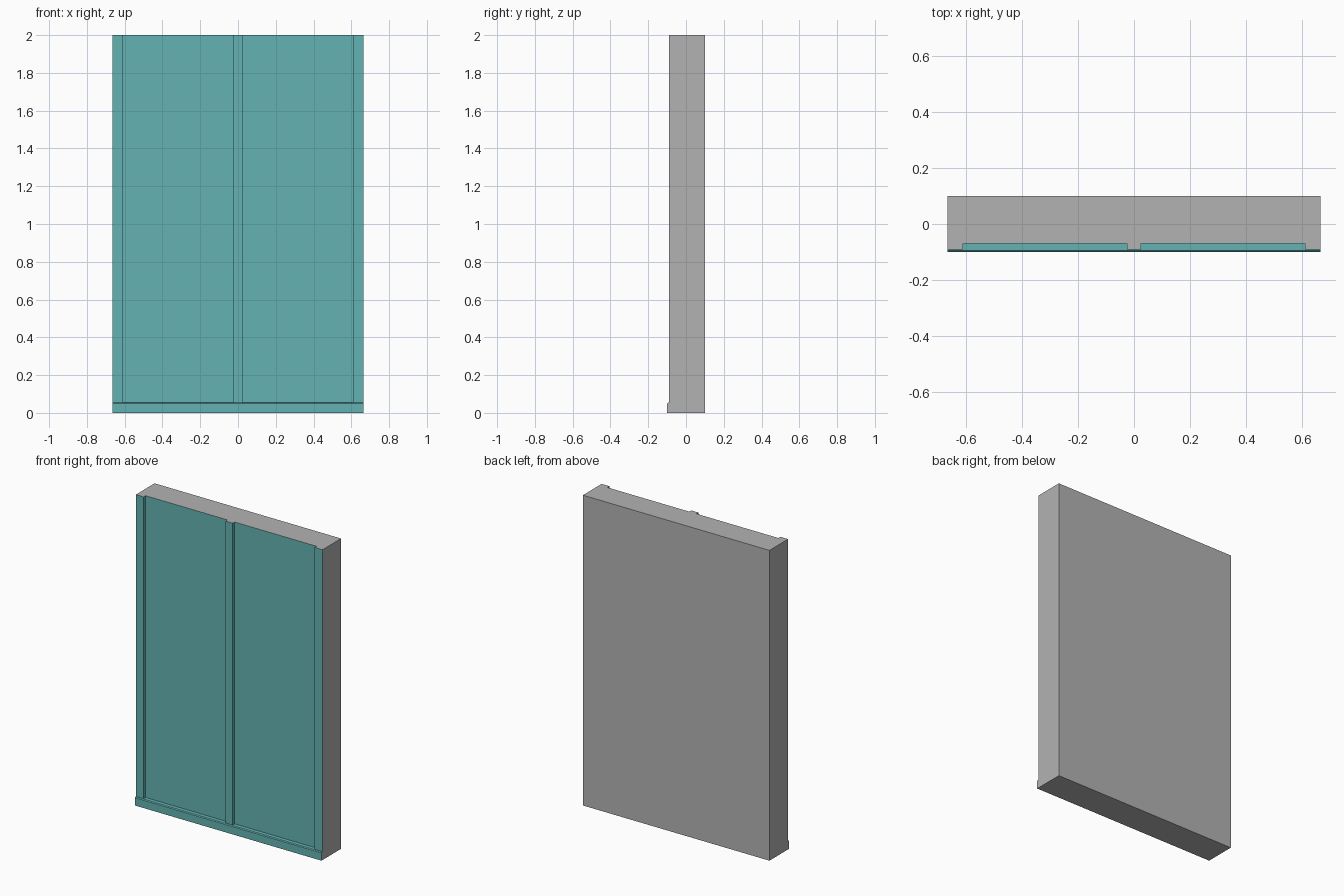
import bpy, bmesh
from mathutils import Vector

if "Cube" in bpy.data.objects:
    bpy.data.objects.remove(bpy.data.objects["Cube"])

HALF_W, HEIGHT, BACK = 0.665, 2.0, 0.1
BATTEN_Y, RECESS_Y, BASE_Y = -0.09, -0.07, -0.1
BASE_TOP = 0.055

teal = bpy.data.materials.new("weathered_teal")
teal.diffuse_color = (0.13, 0.45, 0.45, 1)
teal.use_nodes = True
teal.node_tree.nodes["Principled BSDF"].inputs["Base Color"].default_value = teal.diffuse_color
grey = bpy.data.materials.new("plain_grey")
grey.diffuse_color = (0.45, 0.45, 0.45, 1)
grey.use_nodes = True
grey.node_tree.nodes["Principled BSDF"].inputs["Base Color"].default_value = grey.diffuse_color


def extrude_profile(name, points, direction, is_painted):
    """Extrude a closed outline; faces picked by is_painted become teal."""
    bm = bmesh.new()
    face = bm.faces.new([bm.verts.new(p) for p in points])
    grown = bmesh.ops.extrude_face_region(bm, geom=[face], use_keep_orig=True)
    moved = [g for g in grown["geom"] if isinstance(g, bmesh.types.BMVert)]
    bmesh.ops.translate(bm, verts=moved, vec=Vector(direction))
    bmesh.ops.recalc_face_normals(bm, faces=bm.faces[:])
    for f in bm.faces:
        f.material_index = int(is_painted(f))
    mesh = bpy.data.meshes.new(name)
    bm.to_mesh(mesh)
    bm.free()
    mesh.materials.append(grey)
    mesh.materials.append(teal)
    obj = bpy.data.objects.new(name, mesh)
    bpy.context.collection.objects.link(obj)
    return obj


# Wall: plan outline with side battens, centre batten and two recessed panels
right_half = [(0.025, BATTEN_Y), (0.025, RECESS_Y), (0.61, RECESS_Y),
              (0.61, BATTEN_Y), (HALF_W, BATTEN_Y), (HALF_W, BACK)]
plan = right_half + [(-x, y) for x, y in reversed(right_half)]
extrude_profile("wall_panel", [(x, y, BASE_TOP) for x, y in plan],
                (0, 0, HEIGHT - BASE_TOP),
                lambda f: f.calc_center_median().y < -0.06 and abs(f.normal.z) < 0.5)

# Baseboard: full-depth bottom course with a slightly eased front edge
side = [(BACK, 0), (BASE_Y, 0), (BASE_Y, BASE_TOP - 0.005),
        (BASE_Y + 0.005, BASE_TOP), (BACK, BASE_TOP)]
extrude_profile("baseboard", [(-HALF_W, y, z) for y, z in side],
                (2 * HALF_W, 0, 0),
                lambda f: f.normal.y < -0.5 or f.normal.z > 0.5)
